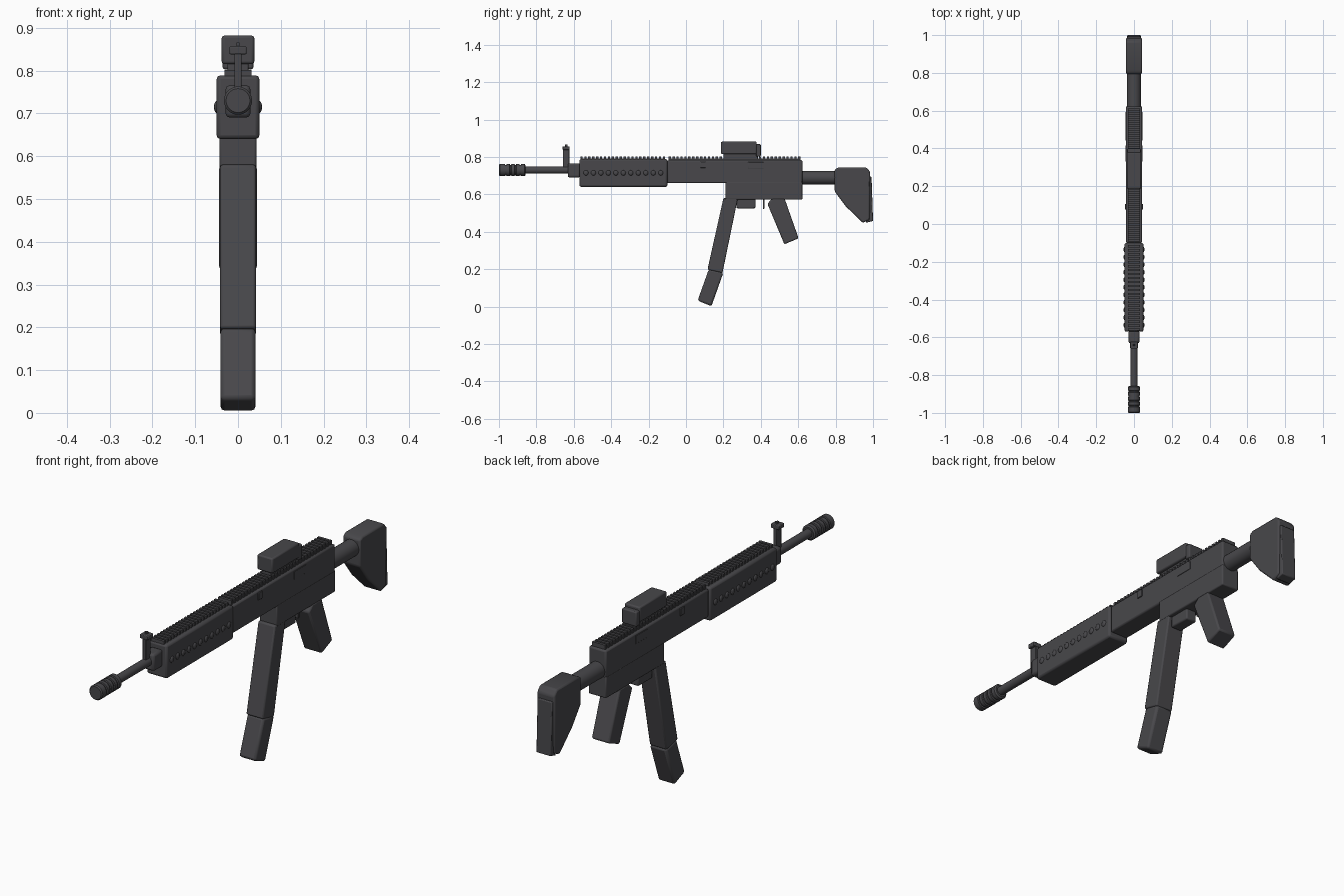
import bpy, bmesh, math
from mathutils import Vector

if "Cube" in bpy.data.objects:
    bpy.data.objects.remove(bpy.data.objects["Cube"])


def material(name, color):
    m = bpy.data.materials.new(name)
    m.use_nodes = True
    m.diffuse_color = color
    m.node_tree.nodes["Principled BSDF"].inputs["Base Color"].default_value = color
    return m


GUNMETAL = material("dark grey metal", (0.065, 0.064, 0.07, 1))


def finish(bm, name, bevel=0.0, segments=2):
    bmesh.ops.recalc_face_normals(bm, faces=bm.faces)
    mesh = bpy.data.meshes.new(name)
    bm.to_mesh(mesh)
    bm.free()
    ob = bpy.data.objects.new(name, mesh)
    bpy.context.collection.objects.link(ob)
    mesh.materials.append(GUNMETAL)
    if bevel:
        mod = ob.modifiers.new("Bevel", "BEVEL")
        mod.width, mod.segments, mod.limit_method = bevel, segments, "ANGLE"
    bpy.ops.object.select_all(action="DESELECT")
    ob.select_set(True)
    bpy.context.view_layer.objects.active = ob
    bpy.ops.object.shade_smooth_by_angle(angle=math.radians(35))
    return ob


def add_box(bm, half_width, y0, y1, z0, z1, x=0):
    vs = bmesh.ops.create_cube(bm, size=1)["verts"]
    for v in vs:
        v.co = (x + v.co.x * 2 * half_width, (y0 + y1) / 2 + v.co.y * (y1 - y0),
                (z0 + z1) / 2 + v.co.z * (z1 - z0))


def box(name, half_width, y0, y1, z0, z1, bevel=0.006, x=0):
    bm = bmesh.new()
    add_box(bm, half_width, y0, y1, z0, z1, x)
    return finish(bm, name, bevel)


def side_profile(name, points, half_width, bevel=0.006):
    """Extrude a (y, z) outline across the width."""
    bm = bmesh.new()
    face = bm.faces.new([bm.verts.new((-half_width, y, z)) for y, z in points])
    out = bmesh.ops.extrude_face_region(bm, geom=[face])["geom"]
    bmesh.ops.translate(bm, vec=(2 * half_width, 0, 0),
                        verts=[g for g in out if isinstance(g, bmesh.types.BMVert)])
    return finish(bm, name, bevel)


def lathe(name, z, rings, sides=24):
    """Turn (y, radius) rings around a lengthwise axis."""
    bm = bmesh.new()
    loops = []
    for y, r in rings:
        loops.append([bm.verts.new((r * math.cos(math.tau * i / sides), y,
                                    z + r * math.sin(math.tau * i / sides)))
                      for i in range(sides)])
    for a, b in zip(loops, loops[1:]):
        for i in range(sides):
            j = (i + 1) % sides
            bm.faces.new((a[i], a[j], b[j], b[i]))
    bm.faces.new(loops[0])
    bm.faces.new(loops[-1])
    return finish(bm, name)


# Barrel and grooved muzzle
lathe("barrel", 0.73, [(-0.87, 0.019), (-0.56, 0.019)])
rings = [(-1.0, 0.028), (-0.995, 0.033)]
for i in range(4):
    y = -0.965 + i * 0.026
    rings += [(y - 0.004, 0.033), (y - 0.002, 0.028), (y + 0.004, 0.028), (y + 0.006, 0.033)]
lathe("muzzle", 0.73, rings + [(-0.863, 0.033), (-0.858, 0.026)])

# Front sight
box("front_sight_block", 0.029, -0.632, -0.565, 0.69, 0.766, 0.01)
box("front_sight_post", 0.008, -0.658, -0.624, 0.735, 0.842, 0.002)
box("front_sight_head", 0.02, -0.66, -0.622, 0.838, 0.857, 0.003)
box("front_sight_tip", 0.004, -0.646, -0.634, 0.85, 0.866, 0.001)

# Handguard with a row of studs on each side
box("handguard", 0.05, -0.57, -0.10, 0.64, 0.789, 0.009)
bm = bmesh.new()
for side in (-1, 1):
    for i in range(11):
        studs = bmesh.ops.create_uvsphere(bm, u_segments=12, v_segments=8, radius=1)["verts"]
        for v in studs:
            v.co = Vector((side * 0.05 + v.co.x * 0.006, -0.535 + i * 0.04 + v.co.y * 0.013,
                           0.715 + v.co.z * 0.014))
finish(bm, "handguard_studs")

# Receiver
box("upper_receiver", 0.043, -0.10, 0.622, 0.66, 0.783, 0.007)
box("lower_receiver", 0.043, 0.212, 0.622, 0.572, 0.668, 0.005)

# Toothed top rails
for name, start, count in (("handguard_rail", -0.565, 22), ("receiver_rail", -0.093, 34)):
    bm = bmesh.new()
    add_box(bm, 0.028, start, start + count * 0.021 - 0.009, 0.77, 0.791)
    for i in range(count):
        y = start + i * 0.021
        add_box(bm, 0.032, y, y + 0.012, 0.775, 0.802)
    finish(bm, name)

# Side fittings on the receiver
for side, label in ((1, "left"), (-1, "right")):
    box(label + "_takedown_pin", 0.004, 0.077, 0.105, 0.742, 0.775, 0.002, side * 0.044)
    box(label + "_port_cover", 0.002, 0.332, 0.415, 0.736, 0.772, 0.001, side * 0.043)

# Optic
box("optic_mount", 0.024, 0.2, 0.385, 0.79, 0.822, 0.003)
box("optic_body", 0.038, 0.187, 0.378, 0.815, 0.882, 0.006)
box("optic_rear", 0.036, 0.373, 0.4, 0.803, 0.868, 0.005)

# Magazine in two angled sections
side_profile("magazine_upper", [(0.2, 0.58), (0.277, 0.58), (0.195, 0.18), (0.115, 0.198)], 0.042)
side_profile("magazine_lower", [(0.122, 0.2), (0.2, 0.182), (0.136, 0.002), (0.062, 0.032)], 0.041, 0.01)

# Trigger group
box("trigger_housing", 0.026, 0.27, 0.371, 0.525, 0.58, 0.006)
box("trigger", 0.008, 0.411, 0.42, 0.523, 0.58, 0.002)

# Pistol grip
side_profile("pistol_grip", [(0.435, 0.55), (0.462, 0.578), (0.527, 0.578),
                             (0.602, 0.365), (0.526, 0.333)], 0.044, 0.007)

# Stock
lathe("stock_tube", 0.689, [(0.61, 0.037), (0.81, 0.037)])
side_profile("stock", [(0.795, 0.615), (0.795, 0.733), (0.815, 0.743), (0.965, 0.743), (0.985, 0.72),
                       (0.982, 0.465), (0.945, 0.448), (0.855, 0.535)], 0.043, 0.007)
side_profile("butt_plate", [(0.975, 0.695), (0.992, 0.695), (1.0, 0.458), (0.962, 0.448)], 0.036, 0.004)
